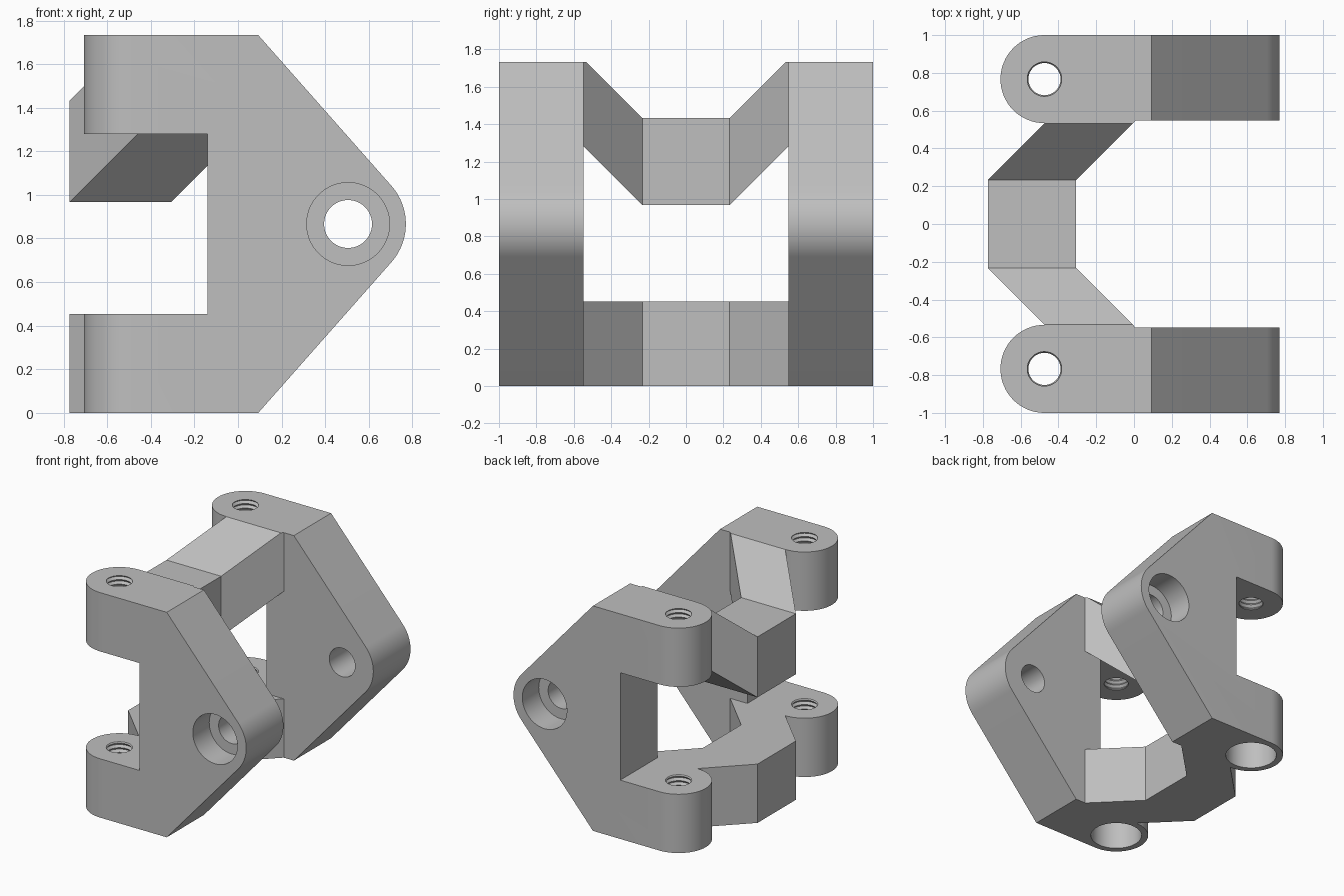
import bpy, bmesh, math

cube = bpy.data.objects.get("Cube")
if cube:
    bpy.data.objects.remove(cube, do_unlink=True)

HEIGHT, ARM, INNER = 1.733, 0.453, 0.547   # total height, arm thickness, inner face of plates
EAR_X, EAR_Y, EAR_R = -0.474, 0.767, 0.233  # rounded screw ears
PIN_X, PIN_Z, TIP_R = 0.505, HEIGHT / 2, 0.265
SEG = 64

grey = bpy.data.materials.new("plain_grey")
grey.use_nodes = True
grey.diffuse_color = (0.52, 0.52, 0.52, 1)
grey.node_tree.nodes["Principled BSDF"].inputs["Base Color"].default_value = (0.52, 0.52, 0.52, 1)


def loft(name, rings):
    """Closed solid through a list of rings with equal point counts."""
    bm = bmesh.new()
    loops = [[bm.verts.new(p) for p in ring] for ring in rings]
    for a, b in zip(loops, loops[1:]):
        for i in range(len(a)):
            j = (i + 1) % len(a)
            bm.faces.new((a[i], a[j], b[j], b[i]))
    bm.faces.new(loops[0][::-1])
    bm.faces.new(loops[-1])
    bmesh.ops.recalc_face_normals(bm, faces=bm.faces)
    mesh = bpy.data.meshes.new(name)
    bm.to_mesh(mesh)
    bm.free()
    mesh.materials.append(grey)
    obj = bpy.data.objects.new(name, mesh)
    bpy.context.collection.objects.link(obj)
    return obj


def circle(r, u, v, n=SEG):
    return [(u + r * math.cos(2 * math.pi * i / n), v + r * math.sin(2 * math.pi * i / n))
            for i in range(n)]


def along_y(name, pts, y0, y1):
    return loft(name, [[(x, y, z) for x, z in pts] for y in (y0, y1)])


def along_z(name, steps, x, y):
    return loft(name, [[(u, v, z) for u, v in circle(r, x, y)] for r, z in steps])


def combine(target, other, operation):
    mod = target.modifiers.new(operation.lower(), 'BOOLEAN')
    mod.operation, mod.solver, mod.object = operation, 'EXACT', other
    bpy.context.view_layer.objects.active = target
    bpy.ops.object.modifier_apply(modifier=mod.name)
    bpy.data.objects.remove(other, do_unlink=True)


# Side plate outline: C shape with a rounded nose tangent to both slopes
slope_x, notch_x = 0.093, -0.14
reach = math.hypot(slope_x - PIN_X, HEIGHT - PIN_Z)
tangent = math.atan2(HEIGHT - PIN_Z, slope_x - PIN_X) - math.acos(TIP_R / reach)
nose = [(PIN_X + TIP_R * math.cos(t), PIN_Z + TIP_R * math.sin(t))
        for t in (-tangent + 2 * tangent * i / 20 for i in range(21))]
outline = ([(EAR_X, 0), (slope_x, 0)] + nose +
           [(slope_x, HEIGHT), (EAR_X, HEIGHT), (EAR_X, HEIGHT - ARM),
            (notch_x, HEIGHT - ARM), (notch_x, ARM), (EAR_X, ARM)])


# Bridge cross-section, shifted towards the nose as it nears each plate
def section(y, lift):
    shift = min(max(abs(y) - EAR_R, 0), INNER - EAR_R)
    x0, x1 = -0.773 + shift, -0.307 + shift
    z0 = 0.967 + shift if lift else 0
    z1 = min(1.433 + shift, HEIGHT) if lift else ARM
    return [(x0, y, z0), (x1, y, z0), (x1, y, z1), (x0, y, z1)]


stations = [EAR_R, 0.533, INNER, 0.6]
stations = [-y for y in reversed(stations)] + stations
bracket = loft("hinge_bracket", [section(y, True) for y in stations])
combine(bracket, loft("lower_bridge", [section(y, False) for y in stations]), 'UNION')

# Plates and rounded ears
for side in (-1, 1):
    combine(bracket, along_y("side_plate", outline, side * INNER, side), 'UNION')
    for z in (0, HEIGHT - ARM):
        ear = along_z("screw_ear", [(EAR_R, z), (EAR_R, z + ARM)], EAR_X, side * EAR_Y)
        combine(bracket, ear, 'UNION')

# Pin holes with outer recesses, threaded ear holes, and recesses under the lower ears
pitch = 0.035
thread = [(0.1 if i % 2 else 0.085, 0.2 + i * pitch / 2) for i in range(92)]
for side in (-1, 1):
    combine(bracket, along_y("pin_hole", circle(0.11, PIN_X, PIN_Z),
                             side * 0.4, side * 1.1), 'DIFFERENCE')
    combine(bracket, along_y("pin_recess", circle(0.19, PIN_X, PIN_Z),
                             side * 0.8, side * 1.1), 'DIFFERENCE')
    combine(bracket, along_z("threaded_hole", thread, EAR_X, side * EAR_Y), 'DIFFERENCE')
    combine(bracket, along_z("ear_recess", [(0.185, -0.1), (0.185, 0.25)],
                             EAR_X, side * EAR_Y), 'DIFFERENCE')

bpy.ops.object.select_all(action='DESELECT')
bracket.select_set(True)
bpy.context.view_layer.objects.active = bracket
bpy.ops.object.shade_smooth_by_angle(angle=math.radians(25))
